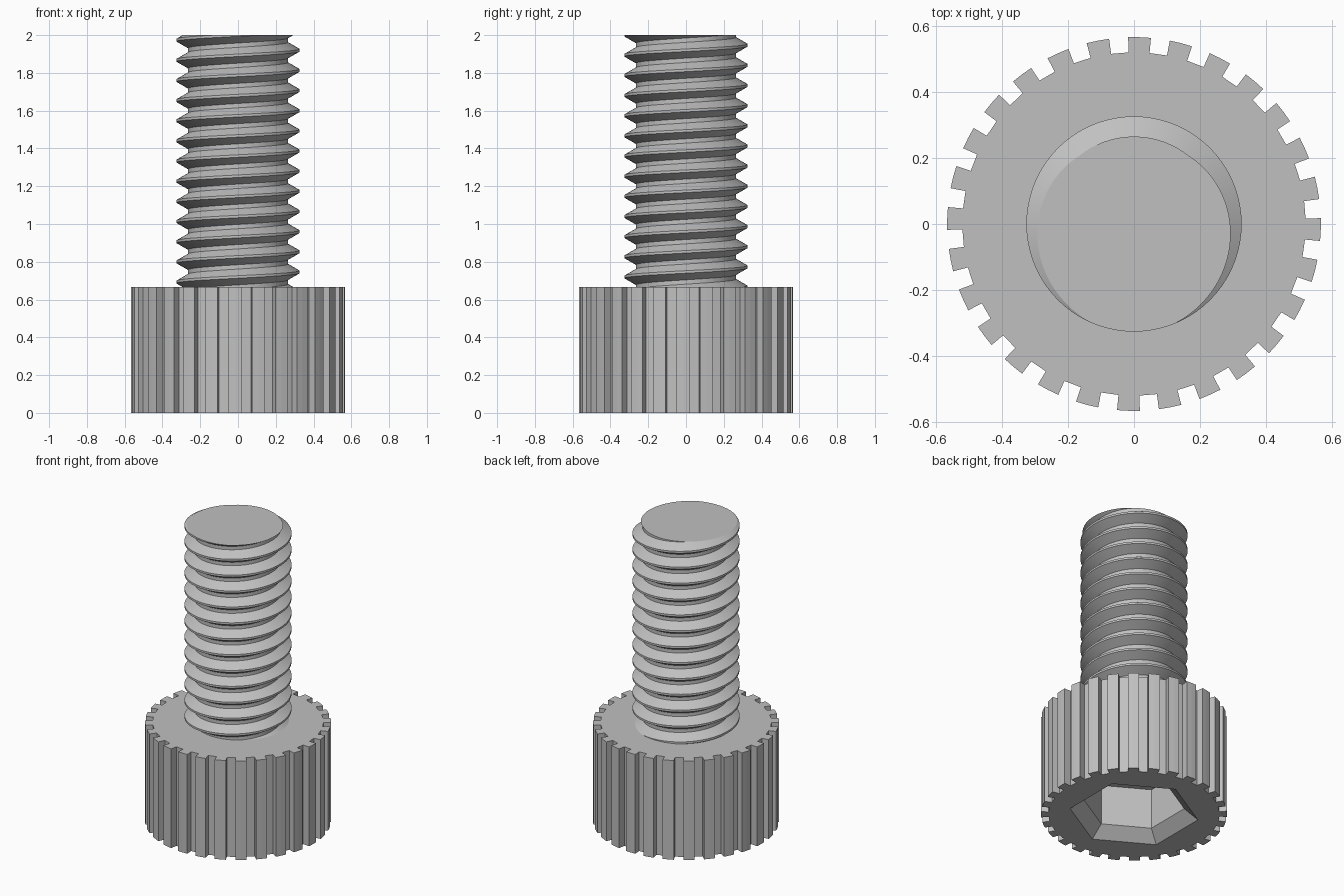
import bpy
import bmesh
from math import radians, sin, cos, pi

cube = bpy.data.objects.get("Cube")
if cube:
    bpy.data.objects.remove(cube, do_unlink=True)

HEAD_TOP = 2 / 3
TOTAL = 2.0

steel = bpy.data.materials.new("grey_steel")
steel.use_nodes = True
GREY = (0.53, 0.53, 0.53, 1)
steel.diffuse_color = GREY
steel.node_tree.nodes["Principled BSDF"].inputs["Base Color"].default_value = GREY


def finish(bm, name):
    bmesh.ops.recalc_face_normals(bm, faces=bm.faces)
    mesh = bpy.data.meshes.new(name)
    bm.to_mesh(mesh)
    bm.free()
    mesh.materials.append(steel)
    obj = bpy.data.objects.new(name, mesh)
    bpy.context.collection.objects.link(obj)
    return obj


def ring(bm, polar, z):
    return [bm.verts.new((r * cos(a), r * sin(a), z)) for a, r in polar]


def bridge(bm, low, high):
    n = len(low)
    for i in range(n):
        j = (i + 1) % n
        bm.faces.new((low[i], low[j], high[j], high[i]))


def loop_edges(bm, verts):
    return [bm.edges.get((verts[i - 1], verts[i])) for i in range(len(verts))]


# Knurled head: toothed outline extruded upwards
TEETH = 28
tooth = [(-3.5, 0.52), (-3.5, 0.566), (0, 0.566), (3.5, 0.566), (3.5, 0.52)]
outline = [(radians(360 * t / TEETH - 1.7 + a), r) for t in range(TEETH) for a, r in tooth]
bm = bmesh.new()
bottom = ring(bm, outline, 0)
top = ring(bm, outline, HEAD_TOP)
bridge(bm, bottom, top)
bm.faces.new(top)


# Hexagonal socket with a chamfered mouth
def hexagon(radius):
    return [(radians(30 + 60 * k), radius) for k in range(6)]


mouth = ring(bm, hexagon(0.395), 0)
throat = ring(bm, hexagon(0.31), 0.07)
floor = ring(bm, hexagon(0.31), 0.34)
bridge(bm, mouth, throat)
bridge(bm, throat, floor)
bm.faces.new(floor)
rim = loop_edges(bm, bottom) + loop_edges(bm, mouth)
bmesh.ops.triangle_fill(bm, edges=rim, use_beauty=True, normal=(0, 0, -1))
finish(bm, "knurled_head")

# Threaded shaft: trapezoid profile swept along a right-handed helix
PITCH = 0.1067
SEGMENTS = 72
TURNS = 16
CREST, ROOT = 0.326, 0.265
profile = [(-0.0625, CREST), (0.0625, CREST), (0.3925, ROOT), (0.6075, ROOT)]
bm = bmesh.new()
columns = []
for i in range(SEGMENTS + 1):
    turn = i / SEGMENTS
    a = 2 * pi * turn
    columns.append([
        bm.verts.new((r * cos(a), r * sin(a), TOTAL + PITCH * (turn - 0.75 + k + f)))
        for k in range(-TURNS, 3) for f, r in profile])
for left, right in zip(columns, columns[1:]):
    for k in range(len(left) - 1):
        bm.faces.new((left[k], right[k], right[k + 1], left[k + 1]))
bmesh.ops.remove_doubles(bm, verts=bm.verts, dist=0.0005)

# Trim the shaft flat at the tip and inside the head
for z, direction in ((TOTAL, 1), (0.5, -1)):
    cut = bmesh.ops.bisect_plane(
        bm, geom=bm.verts[:] + bm.edges[:] + bm.faces[:], dist=0.00001,
        plane_co=(0, 0, z), plane_no=(0, 0, direction), clear_outer=True)
    edges = [e for e in cut["geom_cut"] if isinstance(e, bmesh.types.BMEdge)]
    bmesh.ops.edgenet_fill(bm, edges=edges)
shaft = finish(bm, "threaded_shaft")
bpy.ops.object.select_all(action="DESELECT")
shaft.select_set(True)
bpy.context.view_layer.objects.active = shaft
bpy.ops.object.shade_smooth_by_angle(angle=radians(25))
